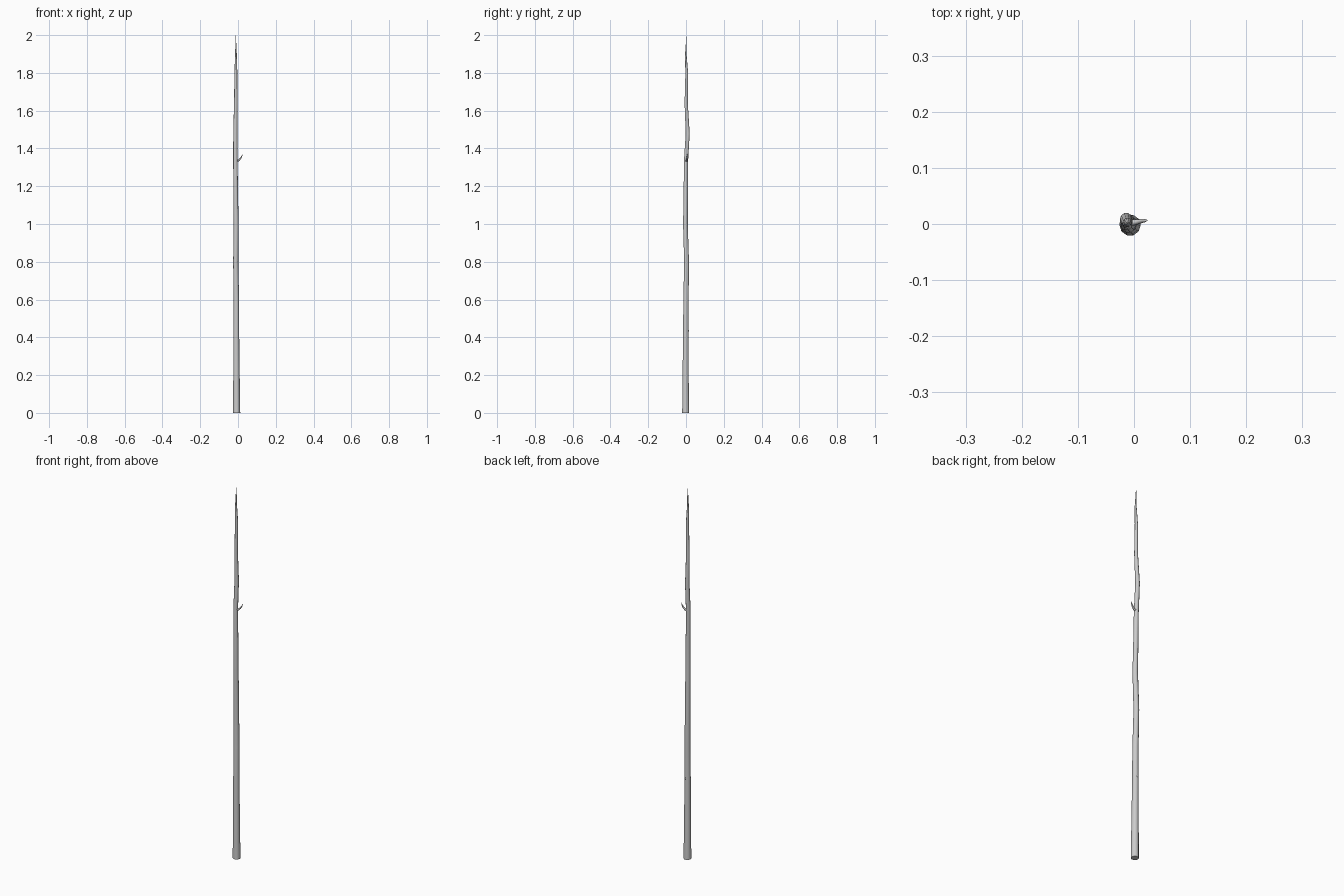
import bpy, bmesh, math
from mathutils import Vector

if "Cube" in bpy.data.objects:
    bpy.data.objects.remove(bpy.data.objects["Cube"])


def limb(name, path, sides=10):
    """Tapered tube through (x, y, z, radius) points, closed by a cap and a pointed tip."""
    bm = bmesh.new()
    pts = [Vector(p[:3]) for p in path]
    rings = []
    for i, p in enumerate(pts[:-1]):
        d = (pts[i + 1] - pts[max(i - 1, 0)]).normalized()
        if i == 0 and d.z > 0.99:
            d = Vector((0, 0, 1))  # keep the cut end level
        q = Vector((0, 0, 1)).rotation_difference(d)
        r = path[i][3]
        rings.append([bm.verts.new(p + q @ Vector((r * math.cos(a), r * math.sin(a), 0)))
                      for a in (math.tau * k / sides for k in range(sides))])
    tip = bm.verts.new(pts[-1])
    bm.faces.new(rings[0][::-1])
    for k in range(sides):
        n = (k + 1) % sides
        for a, b in zip(rings, rings[1:]):
            bm.faces.new((a[k], a[n], b[n], b[k]))
        bm.faces.new((rings[-1][k], rings[-1][n], tip))
    mesh = bpy.data.meshes.new(name)
    bm.to_mesh(mesh)
    bm.free()
    ob = bpy.data.objects.new(name, mesh)
    bpy.context.collection.objects.link(ob)
    bpy.ops.object.select_all(action='DESELECT')
    ob.select_set(True)
    bpy.context.view_layer.objects.active = ob
    bpy.ops.object.shade_smooth_by_angle(angle=math.radians(50))
    return ob


# Main stick: gently crooked, tapering to a sharp point
limb("stick", [
    (-0.007, -0.002, 0.00, 0.019),
    (-0.008, -0.002, 0.20, 0.017),
    (-0.009, -0.001, 0.40, 0.0155),
    (-0.009, 0.000, 0.60, 0.0145),
    (-0.012, 0.003, 0.80, 0.0135),
    (-0.010, -0.003, 1.00, 0.013),
    (-0.012, -0.001, 1.17, 0.012),
    (-0.014, 0.000, 1.33, 0.0115),
    (-0.014, 0.009, 1.48, 0.011),
    (-0.012, 0.001, 1.64, 0.009),
    (-0.011, 0.004, 1.80, 0.0075),
    (-0.011, -0.001, 1.89, 0.005),
    (-0.011, 0.001, 1.94, 0.003),
    (-0.012, 0.001, 2.00, 0.0),
])

# Short side twig curving upward
limb("twig", [
    (-0.012, 0.002, 1.334, 0.006),
    (0.002, 0.003, 1.336, 0.005),
    (0.012, 0.005, 1.346, 0.004),
    (0.019, 0.006, 1.357, 0.003),
    (0.025, 0.007, 1.372, 0.0),
], 8)

# Small broken knot on the side
limb("knot", [
    (-0.007, 0.004, 0.43, 0.006),
    (-0.006, 0.013, 0.435, 0.005),
    (-0.006, 0.017, 0.44, 0.0),
], 6)
